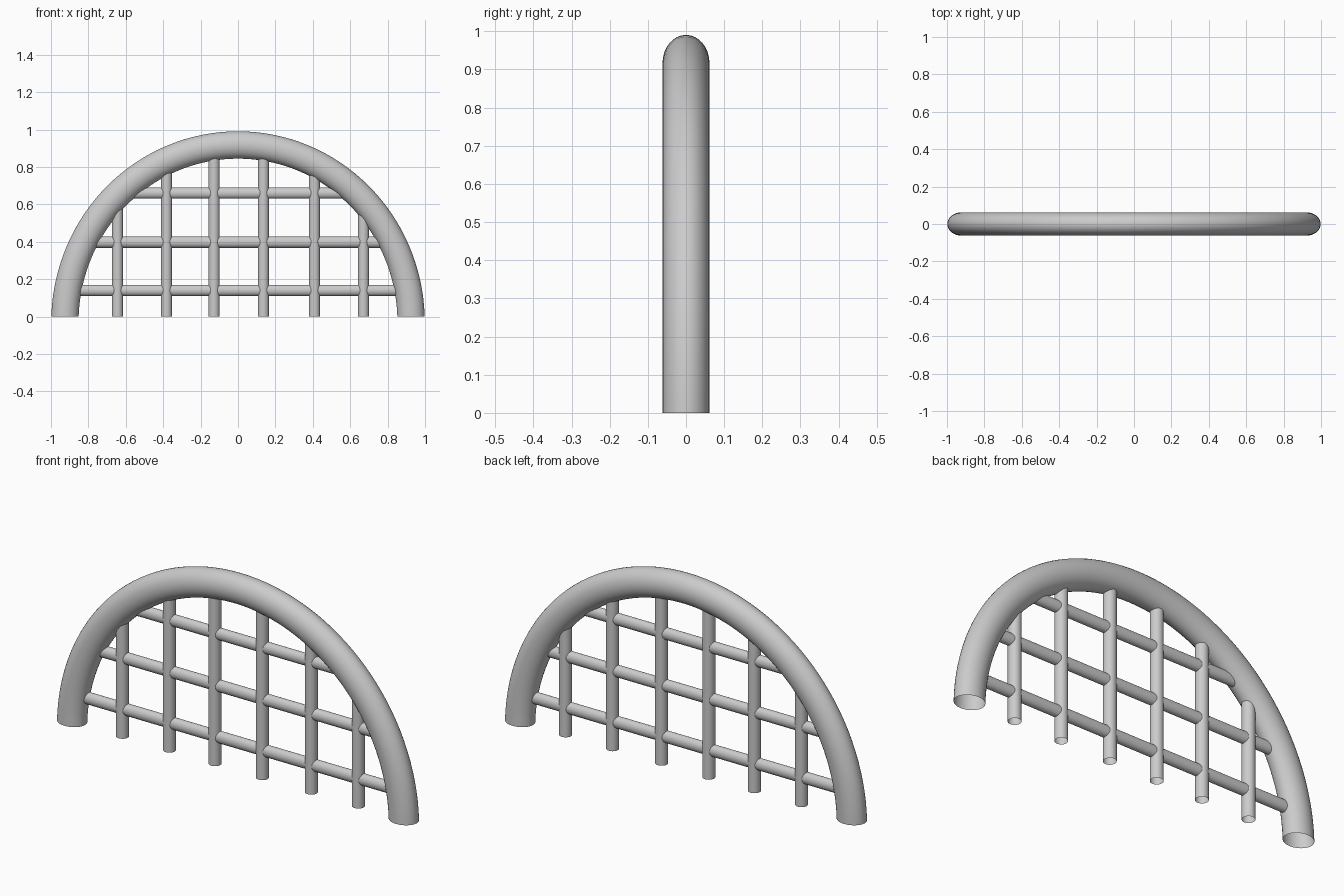
import bpy, bmesh, math
from mathutils import Vector

if "Cube" in bpy.data.objects:
    bpy.data.objects.remove(bpy.data.objects["Cube"])

DROP = 0.03                     # arch centre sits slightly below the ground line
MID_X, MID_Z = 0.925, 0.9175    # arch centreline half-width and height
RAD, RAD_Y = 0.073, 0.0615      # arch tube section


def make_tube(name, rings):
    """Skin a list of closed rings into an open-ended smooth tube."""
    bm = bmesh.new()
    loops = [[bm.verts.new(p) for p in ring] for ring in rings]
    n = len(loops[0])
    for a, b in zip(loops, loops[1:]):
        for i in range(n):
            j = (i + 1) % n
            bm.faces.new((a[i], a[j], b[j], b[i]))
    bmesh.ops.recalc_face_normals(bm, faces=bm.faces[:])
    for f in bm.faces:
        f.smooth = True
    me = bpy.data.meshes.new(name)
    bm.to_mesh(me)
    bm.free()
    ob = bpy.data.objects.new(name, me)
    bpy.context.collection.objects.link(ob)
    return ob


def arch_point(t, phi):
    """Point on the arch tube; t runs 0..1 and both ends land on z = 0."""
    b = MID_Z + DROP + RAD * math.cos(phi)
    start = math.asin(DROP / b)
    a = (MID_X + RAD * math.cos(phi)) / math.cos(start)
    th = start + t * (math.pi - 2 * start)
    return Vector((a * math.cos(th), RAD_Y * math.sin(phi), b * math.sin(th) - DROP))


def bar(name, p, q, r_side, r_y):
    """Straight oval bar from p to q in the xz plane."""
    p, q = Vector(p), Vector(q)
    side = (q - p).normalized().cross(Vector((0, 1, 0)))
    ang = [2 * math.pi * i / 24 for i in range(24)]
    return make_tube(name, [[e + side * r_side * math.cos(a) + Vector((0, r_y * math.sin(a), 0))
                             for a in ang] for e in (p, q)])


# Arch frame
SEG, SIDES = 64, 32
make_tube("arch_frame", [[arch_point(i / SEG, 2 * math.pi * k / SIDES) for k in range(SIDES)]
                         for i in range(SEG + 1)])

B = MID_Z + DROP
A = MID_X / math.cos(math.asin(DROP / B))

# Upright bars, running up into the arch
for i, x in enumerate((-0.644, -0.382, -0.128, 0.136, 0.409, 0.671)):
    top = B * math.sqrt(1 - (x / A) ** 2) - DROP
    bar(f"upright_bar_{i + 1}", (x, 0, 0), (x, 0, top), 0.03, 0.03)

# Cross bars, running sideways into the arch
for i, z in enumerate((0.14, 0.398, 0.66)):
    half = A * math.sqrt(1 - ((z + DROP) / B) ** 2)
    bar(f"cross_bar_{i + 1}", (-half, 0, z), (half, 0, z), 0.03, 0.024)
